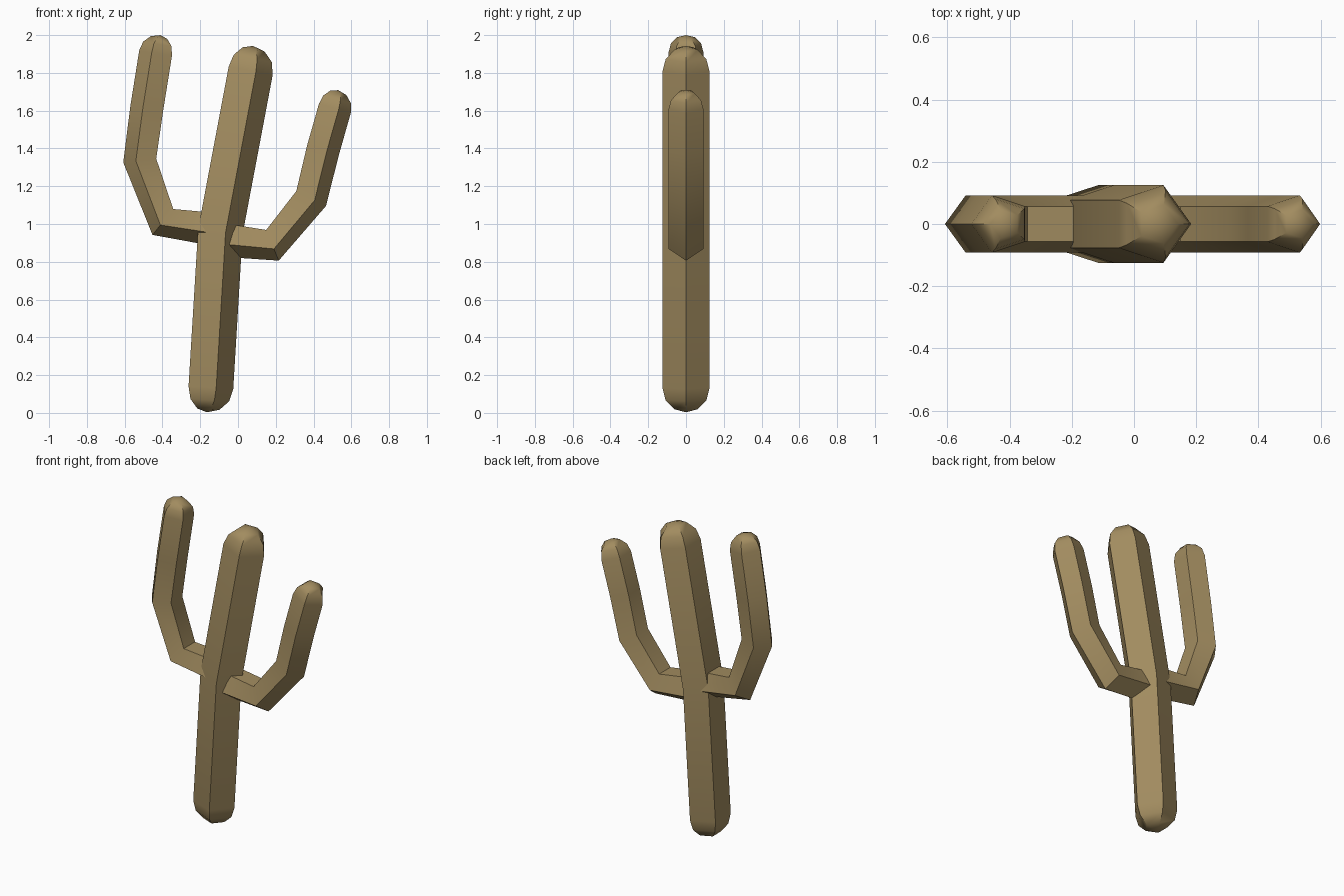
import bpy, bmesh, math
from mathutils import Vector

if "Cube" in bpy.data.objects:
    bpy.data.objects.remove(bpy.data.objects["Cube"])

mat = bpy.data.materials.new("dry tan brown")
mat.diffuse_color = (0.36, 0.262, 0.116, 1)
mat.use_nodes = True
mat.node_tree.nodes["Principled BSDF"].inputs["Base Color"].default_value = mat.diffuse_color


def limb(name, path, r, side, cap_start):
    """Five-sided tube along an x/z path, ridge on the outer side, domed ends."""
    pts = [Vector((x, 0, z)) for x, z in path]
    dirs = [(b - a).normalized() for a, b in zip(pts, pts[1:])]
    tans = [dirs[0]] + [(a + b).normalized() for a, b in zip(dirs, dirs[1:])] + [dirs[-1]]
    rings = [(p, t, r) for p, t in zip(pts, tans)]
    # dome rings at 30 and 60 degrees
    steps = [math.radians(30), math.radians(60)]
    rings += [(pts[-1] + tans[-1] * r * math.sin(a), tans[-1], r * math.cos(a)) for a in steps]
    if cap_start:
        rings = [(pts[0] - tans[0] * r * math.sin(a), tans[0], r * math.cos(a))
                 for a in reversed(steps)] + rings
    bm = bmesh.new()
    loops = []
    for p, t, rad in rings:
        n = Vector((t.z, 0, -t.x)) * side
        loops.append([bm.verts.new(p + n * rad * math.cos(math.tau * k / 5)
                                   + Vector((0, rad * math.sin(math.tau * k / 5), 0)))
                      for k in range(5)])
    for a, b in zip(loops, loops[1:]):
        for k in range(5):
            j = (k + 1) % 5
            bm.faces.new((a[k], a[j], b[j], b[k]))

    def close(loop, pole):
        v = bm.verts.new(pole)
        for k in range(5):
            bm.faces.new((loop[k], loop[(k + 1) % 5], v))

    close(loops[-1], pts[-1] + tans[-1] * r)
    close(loops[0], pts[0] - tans[0] * (r if cap_start else 0))
    bmesh.ops.recalc_face_normals(bm, faces=bm.faces[:])
    me = bpy.data.meshes.new(name)
    bm.to_mesh(me)
    bm.free()
    me.materials.append(mat)
    ob = bpy.data.objects.new(name, me)
    bpy.context.collection.objects.link(ob)
    bpy.ops.object.select_all(action='DESELECT')
    ob.select_set(True)
    bpy.context.view_layer.objects.active = ob
    bpy.ops.object.shade_smooth_by_angle(angle=math.radians(35))


# leaning trunk
limb("trunk", [(-0.156, 0.134), (-0.106, 0.96), (0.055, 1.814)], 0.131, 1, True)
# upturned arms
limb("left_arm", [(-0.12, 0.98), (-0.392, 1.018), (-0.511, 1.337),
                  (-0.474, 1.61), (-0.427, 1.904)], 0.097, -1, False)
limb("right_arm", [(-0.06, 0.922), (0.179, 0.896), (0.379, 1.139),
                   (0.441, 1.393), (0.504, 1.615)], 0.097, 1, False)
